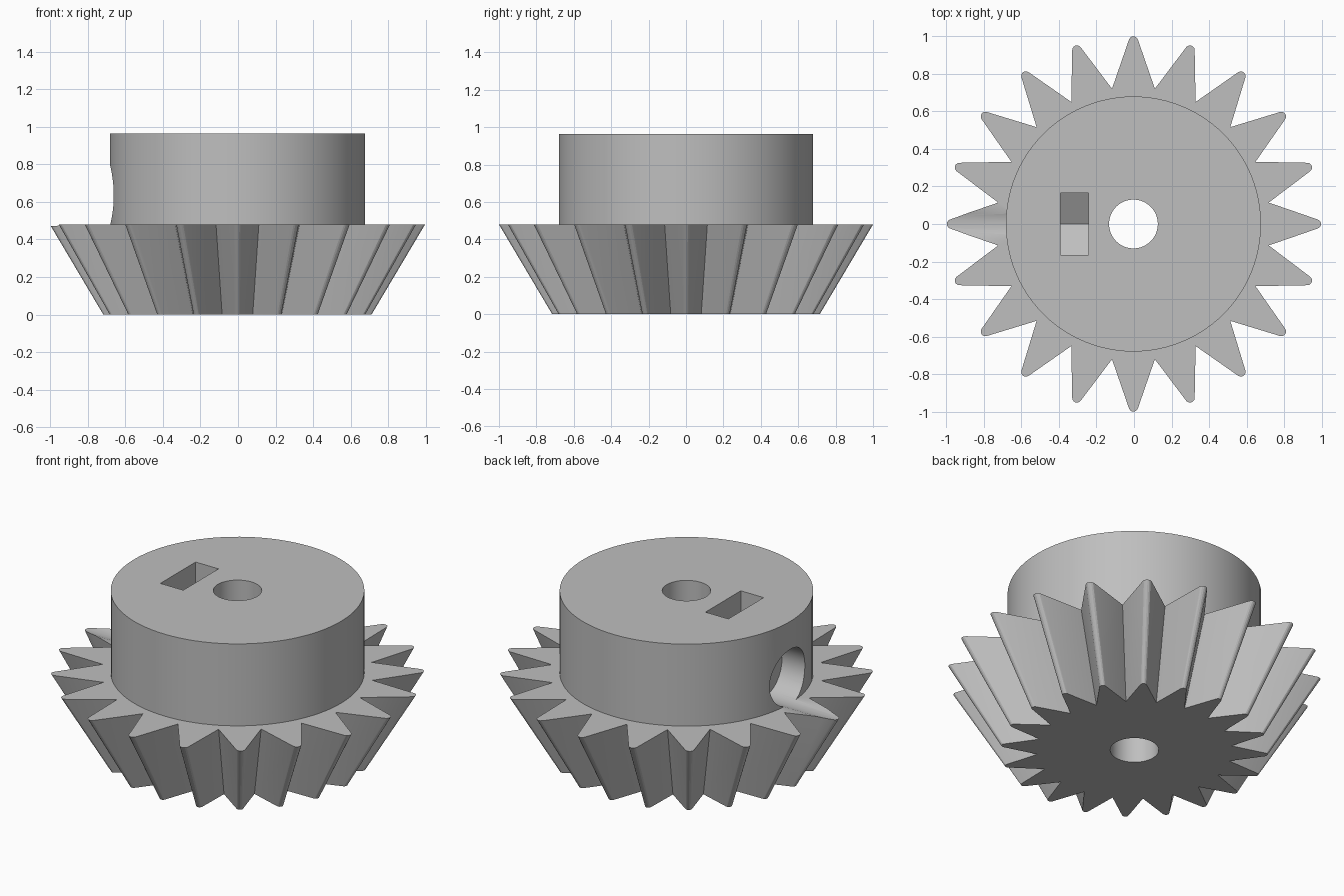
import bpy, bmesh
from math import sin, cos, pi, radians
from mathutils import Vector

cube = bpy.data.objects.get("Cube")
if cube:
    bpy.data.objects.remove(cube, do_unlink=True)

TEETH = 20
GEAR_TOP, HUB_TOP = 0.48, 0.965
HUB_R, BORE_R, SCREW_R, HEAD_R = 0.68, 0.13, 0.08, 0.165
SCREW_Z = 0.635

grey = bpy.data.materials.new("plain grey")
grey.use_nodes = True
colour = (0.52, 0.52, 0.52, 1)
grey.diffuse_color = colour
grey.node_tree.nodes["Principled BSDF"].inputs["Base Color"].default_value = colour


def loft(name, start, end):
    """Closed solid between two matching outlines."""
    bm = bmesh.new()
    a = [bm.verts.new(p) for p in start]
    b = [bm.verts.new(p) for p in end]
    n = len(a)
    for i in range(n):
        j = (i + 1) % n
        bm.faces.new((a[i], a[j], b[j], b[i]))
    bm.faces.new(a[::-1])
    bm.faces.new(b)
    bmesh.ops.recalc_face_normals(bm, faces=bm.faces)
    mesh = bpy.data.meshes.new(name)
    bm.to_mesh(mesh)
    bm.free()
    mesh.materials.append(grey)
    obj = bpy.data.objects.new(name, mesh)
    bpy.context.collection.objects.link(obj)
    return obj


def circle(r, n):
    return [(r * cos(2 * pi * i / n), r * sin(2 * pi * i / n)) for i in range(n)]


def upright(name, r, z0, z1, n):
    c = circle(r, n)
    return loft(name, [(x, y, z0) for x, y in c], [(x, y, z1) for x, y in c])


def along_x(name, outline, x0, x1):
    return loft(name, [(x0, y, z) for y, z in outline], [(x1, y, z) for y, z in outline])


def combine(body, tool, operation):
    mod = body.modifiers.new(operation.lower(), 'BOOLEAN')
    mod.operation, mod.solver, mod.object = operation, 'EXACT', tool
    bpy.context.view_layer.objects.active = body
    bpy.ops.object.modifier_apply(modifier=mod.name)
    bpy.data.objects.remove(tool, do_unlink=True)


# Tooth outline: sharp valleys, straight flanks, rounded tips
outline = []
for t in range(TEETH):
    a = 2 * pi * t / TEETH
    v = a - pi / TEETH
    outline.append(Vector((0.73 * cos(v), 0.73 * sin(v), 0)))
    centre = Vector((0.975 * cos(a), 0.975 * sin(a), 0))
    for k in range(7):
        b = a + radians(-70 + 140 * k / 6)
        outline.append(centre + Vector((cos(b), sin(b), 0)) * 0.025)

# Bevelled toothed body tapering downwards, with the hub on top
gear = loft("bevel_gear", [p * 0.715 for p in outline],
            [p + Vector((0, 0, GEAR_TOP)) for p in outline])
combine(gear, upright("hub", HUB_R, 0.44, HUB_TOP, 96), 'UNION')

# Shaft bore
combine(gear, upright("bore", BORE_R, -0.1, 1.1, 64), 'DIFFERENCE')

# Screw hole with a wide recess for its head, grazing the tooth below
for name, r, x0, x1 in (("head_recess", HEAD_R, -1.2, -0.51),
                        ("screw_hole", SCREW_R, -0.6, 0)):
    ring = [(y, z + SCREW_Z) for y, z in circle(r, 48)]
    combine(gear, along_x(name, ring, x0, x1), 'DIFFERENCE')

# Nut slot with a pointed floor
low = SCREW_Z - 0.095
slot = [(-0.165, 1.1), (-0.165, low), (0, low - 0.095), (0.165, low), (0.165, 1.1)]
combine(gear, along_x("nut_slot", slot, -0.39, -0.24), 'DIFFERENCE')

# Centre the grazed outline and smooth the round walls
gear.location.x = -0.003
bpy.ops.object.select_all(action='DESELECT')
gear.select_set(True)
bpy.context.view_layer.objects.active = gear
bpy.ops.object.shade_smooth_by_angle(angle=radians(20))
